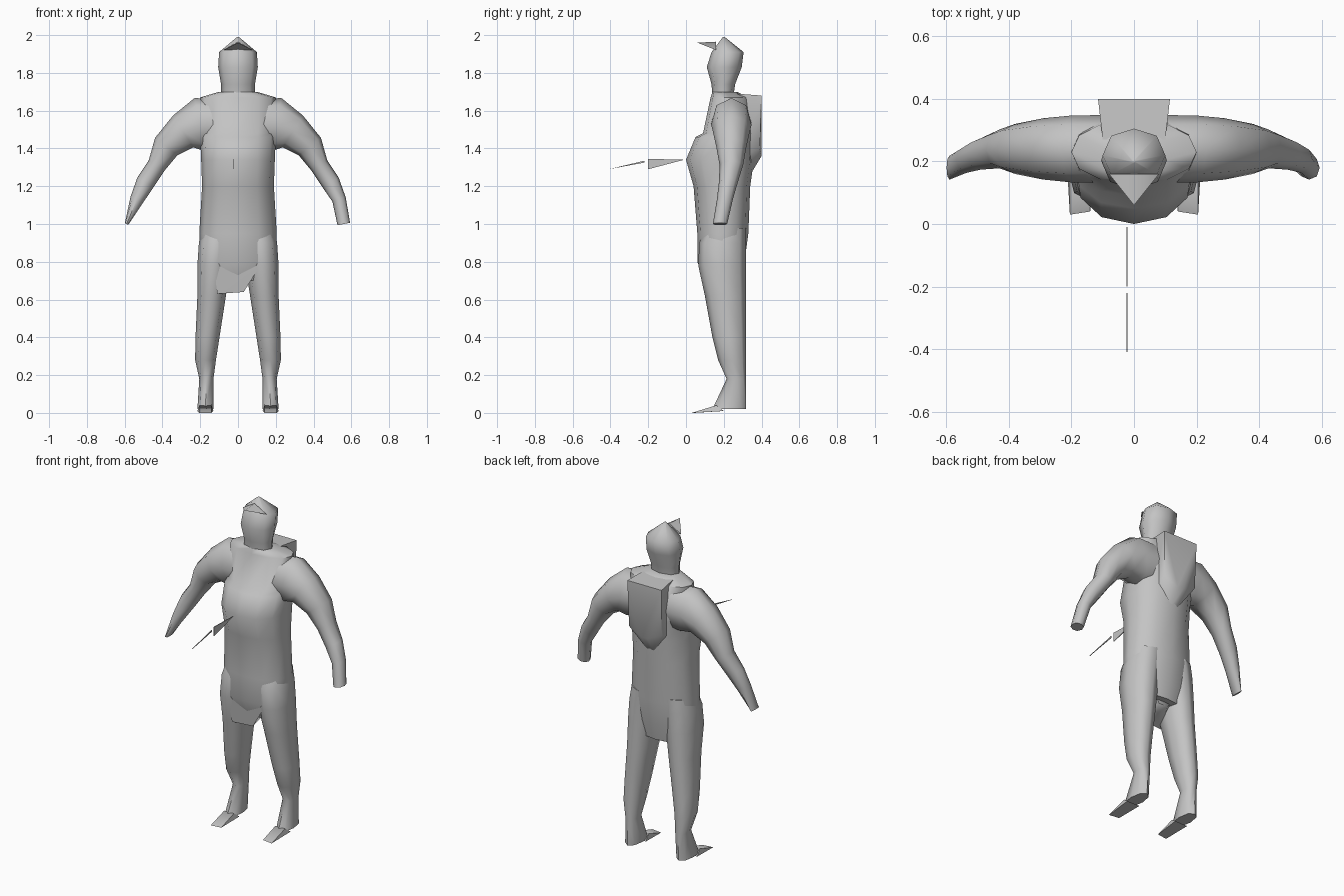
import bpy, bmesh, math
from mathutils import Vector

cube = bpy.data.objects.get("Cube")
if cube:
    bpy.data.objects.remove(cube, do_unlink=True)

shade = 0.55
colour = (shade, shade, shade, 1)
grey = bpy.data.materials.new("plain grey")
grey.use_nodes = True
grey.diffuse_color = colour
grey.node_tree.nodes["Principled BSDF"].inputs["Base Color"].default_value = colour
parts = []


def finish(name, bm):
    bmesh.ops.recalc_face_normals(bm, faces=bm.faces[:])
    mesh = bpy.data.meshes.new(name)
    bm.to_mesh(mesh)
    bm.free()
    mesh.materials.append(grey)
    obj = bpy.data.objects.new(name, mesh)
    bpy.context.collection.objects.link(obj)
    parts.append(obj)


def squash(value, power):
    return math.copysign(abs(value) ** (2 / power), value)


def loft(name, rings, sides=8, power=2.2):
    """Skin rings given as centre, first half axis, second half axis."""
    bm = bmesh.new()
    loops = []
    for centre, u, v in rings:
        loop = []
        for i in range(sides):
            angle = math.tau * i / sides
            across = u * squash(math.cos(angle), power)
            along = v * squash(math.sin(angle), power)
            loop.append(bm.verts.new(centre + across + along))
        loops.append(loop)
    for low, high in zip(loops, loops[1:]):
        for i in range(sides):
            j = (i + 1) % sides
            bm.faces.new((low[i], low[j], high[j], high[i]))
    bm.faces.new(loops[0])
    bm.faces.new(loops[-1])
    finish(name, bm)


def level(z, left, right, front, back):
    """Horizontal ring from its extents."""
    centre = Vector(((left + right) / 2, (front + back) / 2, z))
    half_width = Vector(((right - left) / 2, 0, 0))
    half_depth = Vector((0, (back - front) / 2, 0))
    return centre, half_width, half_depth


def hull(name, points):
    bm = bmesh.new()
    for point in points:
        bm.verts.new(point)
    bmesh.ops.convex_hull(bm, input=bm.verts[:])
    finish(name, bm)


def both_sides(points):
    return [(side * x, y, z) for side in (-1, 1) for x, y, z in points]


# Torso: height, half width, front, back
torso = [(0.7, 0.17, 0.1, 0.29), (0.8, 0.2, 0.06, 0.31), (0.95, 0.205, 0.06, 0.33),
         (1.2, 0.19, 0.04, 0.34), (1.34, 0.195, 0, 0.36), (1.46, 0.2, 0.05, 0.36),
         (1.48, 0.2, 0.09, 0.36), (1.67, 0.2, 0.13, 0.33), (1.7, 0.1, 0.14, 0.27)]
loft("torso", [level(z, -w, w, front, back) for z, w, front, back in torso], sides=12)

# Front hem hanging between the legs, its lower edge set to one side
hem_top = both_sides([(0.13, 0.08, 0.8), (0.1, 0.26, 0.8), (0.03, 0.25, 0.68)])
hem_edge = [(-0.11, 0.1, 0.63), (0.03, 0.1, 0.64), (0, 0.2, 0.66)]
hull("tunic_hem", hem_top + hem_edge)

# Head and neck: height, half width, front, back, ending in a low peak
head = [(1.67, 0.09, 0.14, 0.25), (1.74, 0.09, 0.135, 0.26), (1.83, 0.105, 0.11, 0.295),
        (1.91, 0.1, 0.135, 0.305), (1.99, 0.005, 0.195, 0.205)]
loft("head", [level(z, -w, w, front, back) for z, w, front, back in head])

# Cap brim rising to a point at the front
hull("cap_brim", [(0, 0.06, 1.96), (0, 0.16, 1.965)]
     + both_sides([(0.08, 0.16, 1.92), (0.05, 0.13, 1.935)]))

# Backpack with a pointed base
hull("backpack", both_sides([(0.1, 0.27, 1.69), (0.115, 0.4, 1.68), (0.11, 0.39, 1.4),
                             (0.1, 0.28, 1.35), (0.02, 0.4, 1.36), (0.02, 0.34, 1.26)]))

# Leg front and outer line by height; the inner line narrows steadily to the ankle
leg_lines = [(0.98, 0.1, 0.19), (0.9, 0.07, 0.207), (0.78, 0.065, 0.215), (0.62, 0.1, 0.215),
             (0.4, 0.14, 0.225), (0.28, 0.17, 0.227), (0.18, 0.215, 0.205), (0.02, 0.14, 0.215)]
leg_back = 0.318

# Arm centre line and radius, shoulder to wrist
arm = [(0.1, 1.53, 0.13), (0.2, 1.525, 0.145), (0.29, 1.49, 0.1), (0.38, 1.41, 0.075),
       (0.43, 1.31, 0.05), (0.49, 1.22, 0.05), (0.535, 1.13, 0.037)]
square_hand = (0.56, 1, 0.034)
narrow_hand = (0.59, 1, 0.01)


def leg_ring(side, z, front, outer):
    inner = min(0.13, 0.16 - 0.155 * z)
    return level(z, side * inner, side * outer, front, leg_back)


def arm_rings(side, path):
    """Rings square to the arm, thinning and moving forward towards the hand."""
    rings = []
    for i, (x, z, radius) in enumerate(path):
        before = path[max(i - 1, 0)]
        after = path[min(i + 1, len(path) - 1)]
        run, drop = after[0] - before[0], before[1] - after[1]
        up = Vector((side * drop, 0, run)).normalized()
        lift = z - 1
        centre = Vector((side * x, min(0.24, 0.18 + lift / 5), z))
        depth = Vector((0, 0.038 + lift * lift / 4, 0))
        rings.append((centre, up * radius, depth))
    return rings


for name, side, hand in (("left", 1, square_hand), ("right", -1, narrow_hand)):
    loft(name + "_leg", [leg_ring(side, *line) for line in leg_lines])
    loft(name + "_arm", arm_rings(side, arm + [hand]))
    toe = [(0.14, 0.04, 0), (0.205, 0.03, 0), (0.13, 0.2, 0.01),
           (0.215, 0.2, 0.01), (0.14, 0.16, 0.04), (0.205, 0.16, 0.04)]
    hull(name + "_toe", [(side * x, y, z) for x, y, z in toe])

# Thin floating blade in two slivers
blade = {"blade_base": [(-0.01, 1.34), (-0.2, 1.345), (-0.2, 1.29)],
         "blade_tip": [(-0.41, 1.29), (-0.22, 1.335), (-0.22, 1.325)]}
for name, outline in blade.items():
    hull(name, [(x, y, z) for x in (-0.024, -0.02) for y, z in outline])

# Smooth shading with sharp creases kept
bpy.ops.object.select_all(action="DESELECT")
for obj in parts:
    obj.select_set(True)
bpy.context.view_layer.objects.active = parts[0]
bpy.ops.object.shade_smooth_by_angle(angle=math.radians(60))
